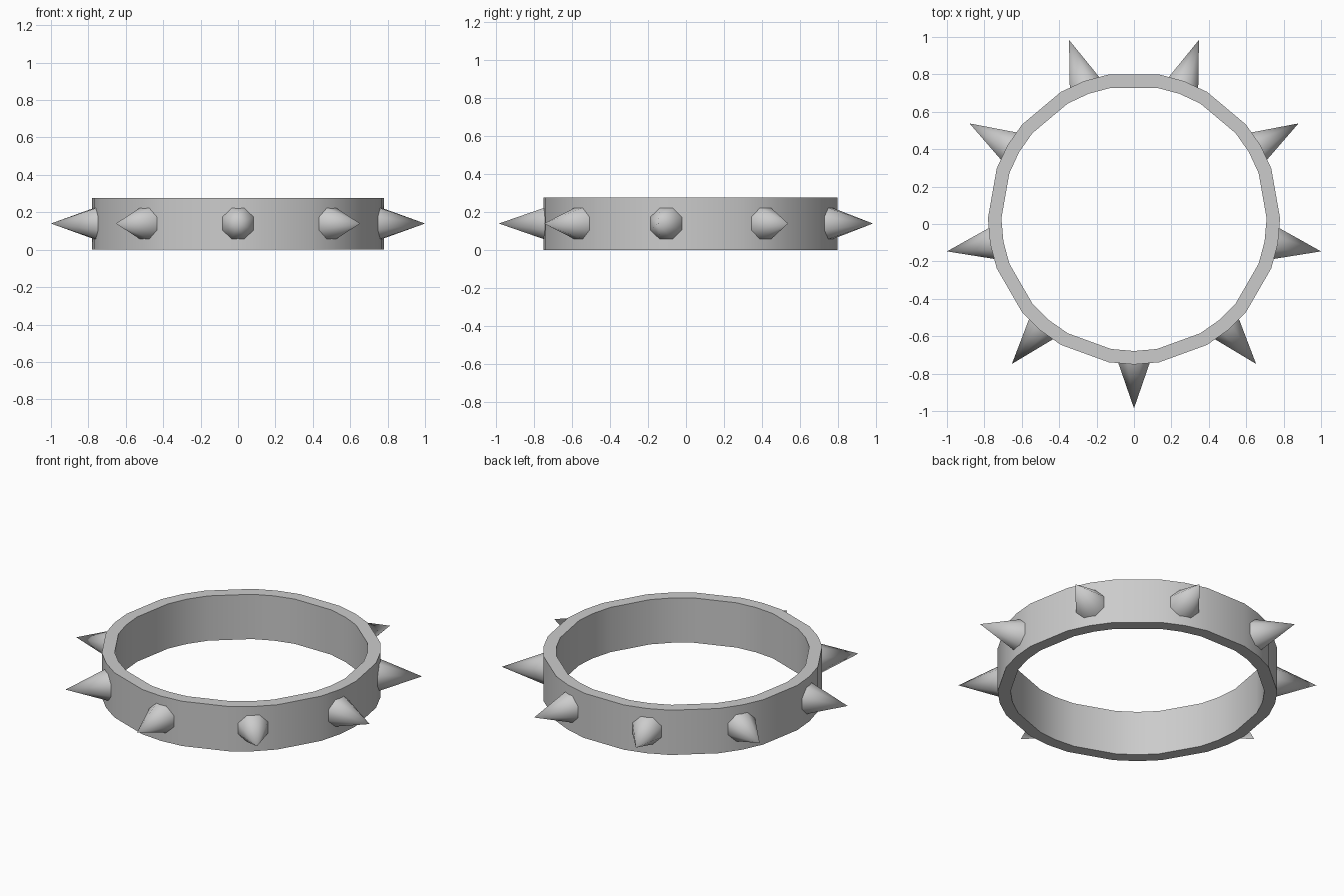
import bpy, bmesh
from math import sin, cos, radians, pi
from mathutils import Matrix, Vector

if "Cube" in bpy.data.objects:
    bpy.data.objects.remove(bpy.data.objects["Cube"])

CY = 0.03            # ring centre in y
COUNT = 9            # number of spikes
HEIGHT = 0.276


def finish(name, bm):
    bmesh.ops.recalc_face_normals(bm, faces=bm.faces[:])
    me = bpy.data.meshes.new(name)
    bm.to_mesh(me)
    bm.free()
    ob = bpy.data.objects.new(name, me)
    bpy.context.collection.objects.link(ob)
    bpy.context.view_layer.objects.active = ob
    for o in bpy.context.selected_objects:
        o.select_set(False)
    ob.select_set(True)
    bpy.ops.object.shade_smooth_by_angle(angle=radians(50))
    return ob


spike_angles = [-90 + 360 / COUNT * i for i in range(COUNT)]

# Band: rectangular section swept round, rounded under spikes, flat between
bm = bmesh.new()
section = [(0.709, 0), (0.781, 0), (0.781, HEIGHT), (0.709, HEIGHT)]
loops = []
for a in spike_angles:
    for off in (-10, 0, 10):
        t = radians(a + off)
        loops.append([bm.verts.new((r * cos(t), CY + r * sin(t), z)) for r, z in section])
for i, cur in enumerate(loops):
    nxt = loops[(i + 1) % len(loops)]
    for k in range(4):
        m = (k + 1) % 4
        bm.faces.new((cur[k], nxt[k], nxt[m], cur[m]))
finish("band", bm)

# Spikes: eight-sided cones pointing outwards
BASE, TIP, APOTHEM = 0.77, 1.0154, 0.085
for i, a in enumerate(spike_angles):
    t = radians(a)
    bm = bmesh.new()
    mid = (BASE + TIP) / 2
    mat = (Matrix.Translation((mid * cos(t), CY + mid * sin(t), 0.14))
           @ Matrix.Rotation(t, 4, 'Z') @ Matrix.Rotation(pi / 2, 4, 'Y')
           @ Matrix.Rotation(pi / 8, 4, 'Z'))
    bmesh.ops.create_cone(bm, cap_ends=True, segments=8, radius1=APOTHEM / cos(pi / 8),
                          radius2=0, depth=TIP - BASE, matrix=mat)
    bmesh.ops.remove_doubles(bm, verts=bm.verts[:], dist=1e-5)
    finish(f"spike_{i + 1}", bm)
